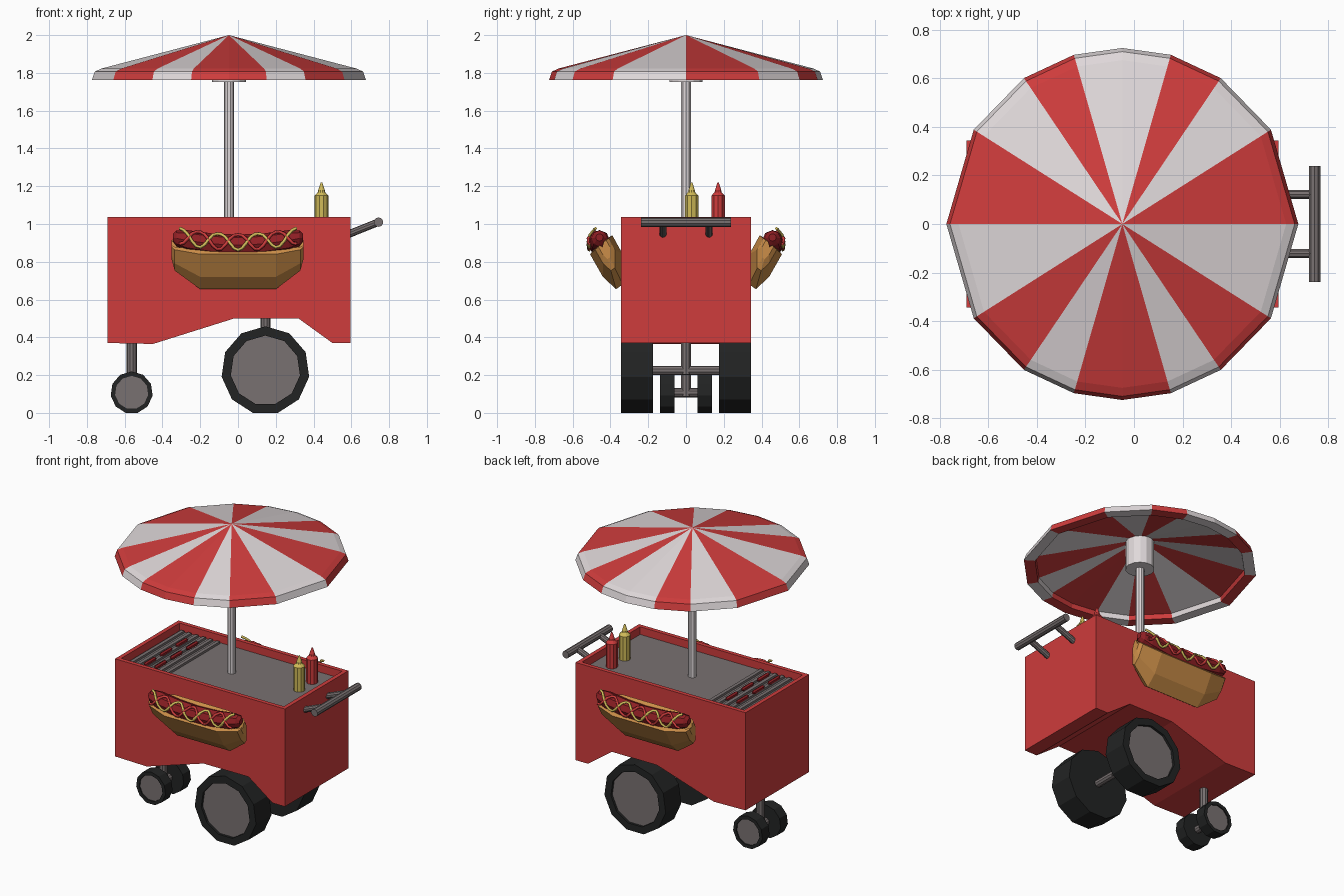
import bpy, bmesh, math
from mathutils import Vector

if "Cube" in bpy.data.objects:
    bpy.data.objects.remove(bpy.data.objects["Cube"])

def mat(name, r, g, b):
    m = bpy.data.materials.new(name)
    m.diffuse_color = (r, g, b, 1)
    m.use_nodes = True
    m.node_tree.nodes["Principled BSDF"].inputs["Base Color"].default_value = m.diffuse_color
    return m

RED = mat("red", .62, .045, .045)
WHITE = mat("off_white", .74, .69, .70)
GREY = mat("metal_grey", .19, .165, .165)
BLACK = mat("tyre_black", .016, .017, .017)
BUN = mat("bun_tan", .60, .27, .065)
SAUSAGE = mat("sausage_red", .28, .014, .018)
YELLOW = mat("mustard_yellow", .64, .50, .10)

def finish(name, bm, mats):
    bmesh.ops.remove_doubles(bm, verts=bm.verts, dist=1e-4)
    bmesh.ops.recalc_face_normals(bm, faces=bm.faces)
    me = bpy.data.meshes.new(name)
    bm.to_mesh(me)
    bm.free()
    for m in mats:
        me.materials.append(m)
    ob = bpy.data.objects.new(name, me)
    bpy.context.collection.objects.link(ob)
    return ob

def loft(name, rings, mats, pick=lambda i, j: 0):
    """Skin closed rings of points; pick(ring, sector) gives the material index."""
    bm = bmesh.new()
    vs = [[bm.verts.new(p) for p in ring] for ring in rings]
    n = len(vs[0])
    for i in range(len(vs) - 1):
        for j in range(n):
            k = (j + 1) % n
            f = bm.faces.new((vs[i][j], vs[i][k], vs[i + 1][k], vs[i + 1][j]))
            f.material_index = pick(i, j)
    bm.faces.new(vs[0])
    bm.faces.new(vs[-1][::-1]).material_index = pick(len(vs) - 2, 0)
    return finish(name, bm, mats)

def lathe(name, origin, axis, profile, mats, n=10, angles=None, pick=lambda i, j: 0):
    """Turn (radius, distance along axis) pairs around an axis."""
    o, d = Vector(origin), Vector(axis).normalized()
    u = Vector((1, 0, 0)) if abs(d.z) > .9 else Vector((0, 0, 1))
    u = (u - d * u.dot(d)).normalized()
    v = d.cross(u)
    angles = angles or [360 * k / n for k in range(n)]
    rings = [[o + d * h + u * (max(r, 2e-4) * math.cos(math.radians(a)))
              + v * (max(r, 2e-4) * math.sin(math.radians(a))) for a in angles]
             for r, h in profile]
    return loft(name, rings, mats, pick)

def rod(name, a, b, r, m, n=10):
    d = Vector(b) - Vector(a)
    return lathe(name, a, d, [(r, 0), (r, d.length)], [m], n)

def box(name, lo, hi, m):
    ring = lambda z: [(lo[0], lo[1], z), (hi[0], lo[1], z), (hi[0], hi[1], z), (lo[0], hi[1], z)]
    return loft(name, [ring(lo[2]), ring(hi[2])], [m])

# Cart body: side profile extruded across, top recessed into a grey tray
profile = [(-.69, .37), (-.45, .365), (-.02, .5), (.32, .5), (.5, .37),
           (.595, .37), (.595, 1.037), (-.69, 1.037)]
bm = bmesh.new()
front = bm.faces.new([bm.verts.new((x, -.343, z)) for x, z in profile])
ext = bmesh.ops.extrude_face_region(bm, geom=[front], use_keep_orig=True)
bmesh.ops.translate(bm, vec=(0, .686, 0),
                    verts=[g for g in ext["geom"] if isinstance(g, bmesh.types.BMVert)])
bmesh.ops.recalc_face_normals(bm, faces=bm.faces)
top = max(bm.faces, key=lambda f: f.calc_center_median().z)
bmesh.ops.inset_individual(bm, faces=[top], thickness=.04)
tray = bmesh.ops.extrude_discrete_faces(bm, faces=[top])["faces"][0]
bmesh.ops.translate(bm, vec=(0, 0, -.052), verts=tray.verts)
tray.material_index = 1
finish("cart_body", bm, [RED, GREY])

# Grill bars and sausages on the tray
for i in range(6):
    x = -.63 + i * .054
    box("grill_bar", (x - .012, -.303, .98), (x + .012, .303, 1.0), GREY)
for x in (-.525, -.445):
    for y in (-.2, -.03, .14):
        lathe("grill_sausage", (x, y - .06, 1.008), (0, 1, 0),
              [(.006, 0), (.014, .015), (.014, .105), (.006, .12)], [SAUSAGE], 6)

# Umbrella with uneven stripes, thick rim, hub and pole
q = [0, 32.4, 56, 74, 90]
half = q + [180 - a for a in q[-2:0:-1]]
angles = half + [a + 180 for a in half]
STRIPES = "RWRWWRWRWRWRRWRW"
lathe("umbrella", (-.048, 0, 0), (0, 0, 1),
      [(0, 2.0), (.675, 1.823), (.71, 1.807), (.725, 1.763), (.655, 1.763),
       (.65, 1.795), (0, 1.965)], [RED, WHITE], angles=angles,
      pick=lambda i, j: int(STRIPES[j] == "W"))
lathe("umbrella_hub", (-.048, 0, 0), (0, 0, 1), [(.09, 1.752), (.09, 1.96)], [WHITE], 14)
rod("umbrella_pole", (-.048, 0, .98), (-.048, 0, 1.95), .027, WHITE)

# Sauce bottles
for name, y, m in (("mustard_bottle", .03, YELLOW), ("ketchup_bottle", .17, RED)):
    lathe(name, (.442, y, 0), (0, 0, 1),
          [(.037, .984), (.037, 1.15), (.02, 1.168), (.017, 1.18), (.004, 1.22)], [m], 10)

# Push handle
rod("handle_bar", (.744, -.238, 1.01), (.744, .238, 1.01), .025, GREY)
for y in (-.122, .122):
    rod("handle_support", (.57, y, .94), (.744, y, 1.01), .02, GREY)

# Wheels, axles and struts
def wheels(name, x, r, y0, y1):
    z = r * math.cos(math.pi / 11)
    for s in (-1, 1):
        lathe(name + "_wheel", (x, 0, z), (0, s, 0),
              [(0, y0), (r, y0), (r, y1), (.79 * r, y1), (.79 * r, y1 - .07 * r), (0, y1 - .07 * r)],
              [BLACK, GREY], 11, pick=lambda i, j: int(i == 4))
    rod(name + "_axle", (x, -y0 - .01, z), (x, y0 + .01, z), .025, GREY)
    rod(name + "_strut", (x, 0, z - .02), (x, 0, .52 if x > 0 else .4), .027, GREY)

wheels("large", .145, .234, .175, .343)
wheels("small", -.563, .112, .06, .137)

# Hot dog sign on each long side
SECTION = [(.335, .68), (.37, .655), (.44, .72), (.508, .84), (.487, .865), (.45, .84),
           (.425, .92), (.39, .94), (.335, .84)]
STATIONS = [(-.352, .35), (-.335, .6), (-.2, 1), (.2, 1), (.33, .6), (.347, .35)]

def dip(x):
    return .888 + .035 * (x / .32) ** 2

def sauce(name, side, phase, m):
    cu = bpy.data.curves.new(name, "CURVE")
    cu.dimensions = "3D"
    cu.bevel_depth = .009
    cu.bevel_resolution = 0
    cu.use_fill_caps = True
    n = 28
    sp = cu.splines.new("POLY")
    sp.points.add(n)
    for i, p in enumerate(sp.points):
        x = -.31 + .62 * i / n
        a = math.radians(22 + 48 * math.cos(3 * 2 * math.pi * i / n + phase))
        p.co = (x, side * (.458 + .06 * math.cos(a)), dip(x) + .06 * math.sin(a), 1)
    ob = bpy.data.objects.new(name, cu)
    cu.materials.append(m)
    bpy.context.collection.objects.link(ob)

for side in (-1, 1):
    loft("sign_bun", [[(x, side * (.44 + (y - .44) * s), .9 + (z - .9) * s) for y, z in SECTION]
                      for x, s in STATIONS], [BUN])
    rings = []
    for x, r in ((-.345, .02), (-.325, .042), (-.27, .055), (-.14, .056), (0, .056),
                 (.14, .056), (.27, .055), (.325, .042), (.345, .02)):
        rings.append([(x, side * (.458 + r * math.cos(k * math.pi / 4)),
                       dip(x) + r * math.sin(k * math.pi / 4)) for k in range(8)])
    loft("sign_sausage", rings, [SAUSAGE])
    sauce("sign_mustard", side, 0, YELLOW)
    sauce("sign_ketchup", side, math.pi, RED)
